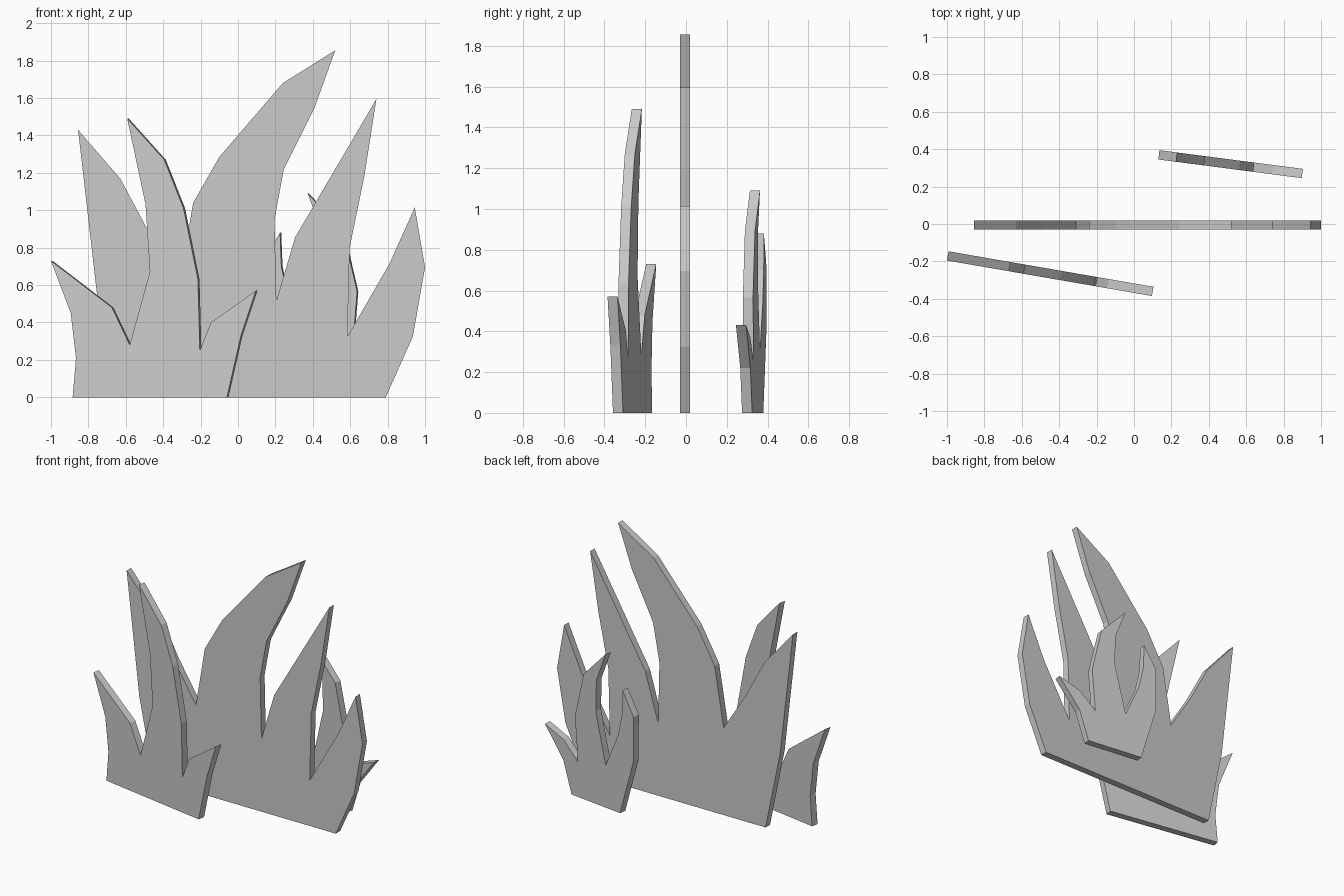
import bpy, bmesh
from mathutils import Vector

THICK = 0.05


def slab(name, outline, y0, slope):
    """Flat cut-out: outline is (x, z); the sheet's mid plane is y = y0 + slope * x."""
    half = Vector((slope, -1, 0)).normalized() * THICK / 2
    bm = bmesh.new()
    mid = [Vector((x, y0 + slope * x, z)) for x, z in outline]
    front = [bm.verts.new(p + half) for p in mid]
    back = [bm.verts.new(p - half) for p in mid]
    bm.faces.new(front)
    bm.faces.new(back[::-1])
    n = len(mid)
    for i in range(n):
        j = (i + 1) % n
        bm.faces.new((front[i], back[i], back[j], front[j]))
    bmesh.ops.recalc_face_normals(bm, faces=bm.faces[:])
    mesh = bpy.data.meshes.new(name)
    bm.to_mesh(mesh)
    bm.free()
    obj = bpy.data.objects.new(name, mesh)
    bpy.context.collection.objects.link(obj)
    return obj


# Large middle clump of blades
slab("middle_blades", [
    (-0.64, 0), (0.79, 0), (0.935, 0.325), (1.0, 0.695), (0.945, 1.015),
    (0.81, 0.715), (0.585, 0.325), (0.597, 0.80), (0.675, 1.18), (0.74, 1.595),
    (0.305, 0.855), (0.205, 0.515), (0.195, 0.95), (0.245, 1.22), (0.41, 1.55),
    (0.52, 1.855), (0.24, 1.68), (-0.10, 1.285), (-0.24, 1.04), (-0.31, 0.62),
    (-0.48, 0.89), (-0.63, 1.17), (-0.855, 1.43), (-0.755, 0.56)], -0.005, 0)

# Front clump, angled
slab("front_blades", [
    (-0.88, 0), (-0.055, 0), (0.02, 0.33), (0.10, 0.57), (-0.14, 0.40),
    (-0.20, 0.25), (-0.21, 0.63), (-0.287, 1.01), (-0.39, 1.27), (-0.588, 1.49),
    (-0.49, 1.03), (-0.467, 0.67), (-0.575, 0.28), (-0.67, 0.48), (-0.996, 0.73),
    (-0.89, 0.45), (-0.862, 0.21)], -0.343, -0.173)

# Small back clump, angled
slab("back_blades", [
    (0.25, 0), (0.67, 0), (0.74, 0.22), (0.90, 0.43), (0.74, 0.37),
    (0.615, 0.25), (0.64, 0.565), (0.565, 0.89), (0.375, 1.09), (0.455, 0.88),
    (0.46, 0.66), (0.375, 0.30), (0.27, 0.54), (0.235, 0.70), (0.228, 0.88),
    (0.133, 0.72), (0.135, 0.40)], 0.387, -0.13)
